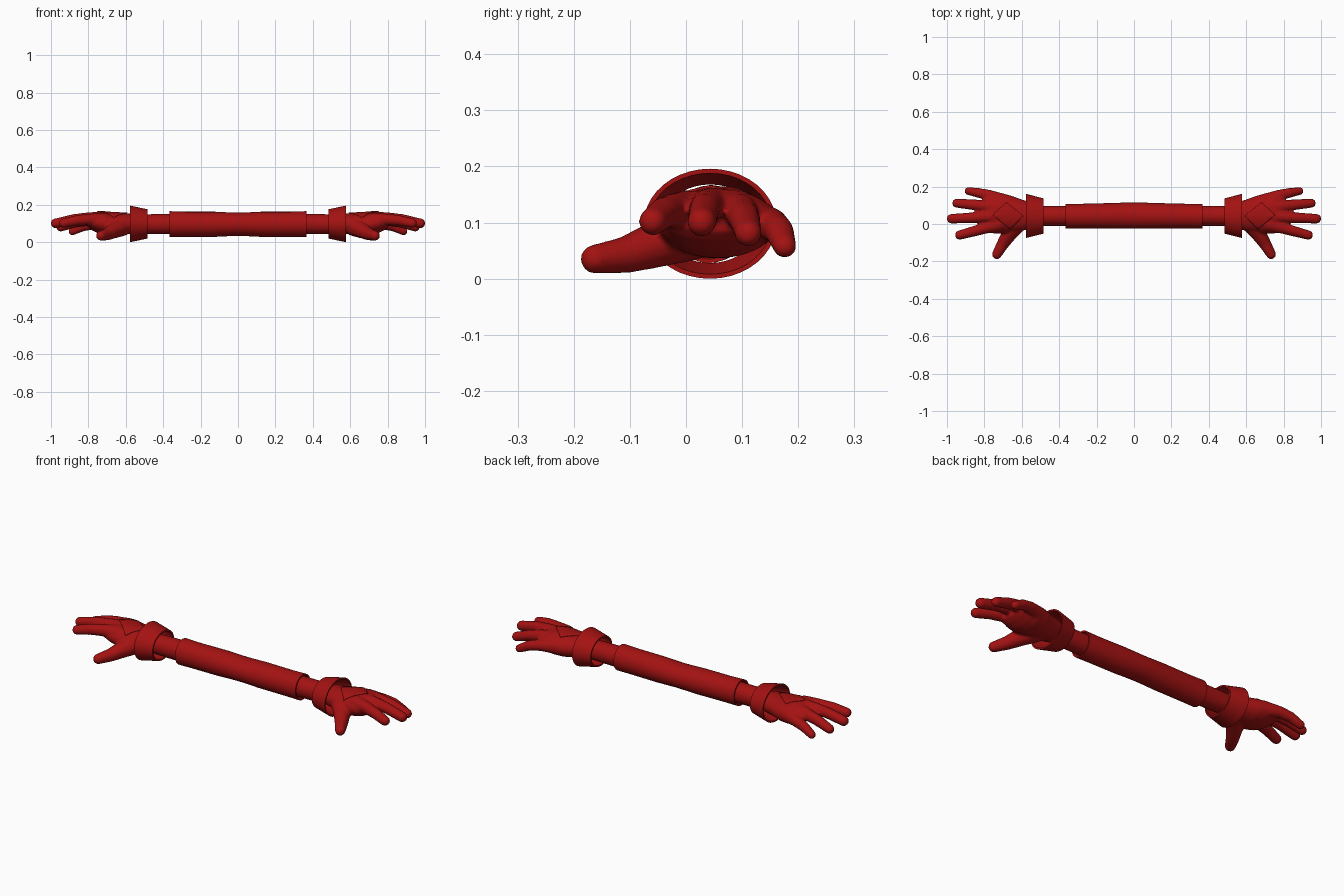
import bpy, bmesh, math
from mathutils import Vector, Matrix

if "Cube" in bpy.data.objects:
    bpy.data.objects.remove(bpy.data.objects["Cube"])

red = bpy.data.materials.new("deep red")
red.diffuse_color = (0.37, 0.006, 0.006, 1)
red.use_nodes = True
red.node_tree.nodes["Principled BSDF"].inputs["Base Color"].default_value = red.diffuse_color


def ring(bm, x, cy, cz, ry, rz, n):
    return [bm.verts.new((x, cy + ry * math.cos(2 * math.pi * i / n),
                          cz + rz * math.sin(2 * math.pi * i / n))) for i in range(n)]


def loft(bm, sections, n=32, caps=(True, True), closed=False):
    """Skin elliptical sections (x, cy, cz, ry, rz) placed along x."""
    rings = [ring(bm, *s, n) for s in sections]
    pairs = list(zip(rings, rings[1:]))
    if closed:
        pairs.append((rings[-1], rings[0]))
    for a, b in pairs:
        for i in range(n):
            j = (i + 1) % n
            bm.faces.new((a[i], a[j], b[j], b[i]))
    if caps[0]:
        bm.faces.new(rings[0][::-1])
    if caps[1]:
        bm.faces.new(rings[-1])


def finish(bm, name, angle=40):
    bmesh.ops.recalc_face_normals(bm, faces=bm.faces)
    me = bpy.data.meshes.new(name)
    bm.to_mesh(me)
    bm.free()
    ob = bpy.data.objects.new(name, me)
    bpy.context.collection.objects.link(ob)
    me.materials.append(red)
    bpy.ops.object.select_all(action='DESELECT')
    bpy.context.view_layer.objects.active = ob
    ob.select_set(True)
    bpy.ops.object.shade_smooth_by_angle(angle=math.radians(angle))
    return ob


def mirror(ob):
    m = ob.modifiers.new("mirror", 'MIRROR')
    m.use_clip = True
    return ob


# Sleeve: gently wavy tube with a turned-in rim at its end
bm = bmesh.new()
loft(bm, [(0, .045, .096, .070, .062), (.06, .045, .096, .069, .064),
          (.12, .044, .096, .068, .067), (.20, .043, .096, .067, .067),
          (.28, .042, .096, .066, .067), (.365, .041, .097, .066, .069),
          (.365, .041, .097, .059, .062), (.345, .041, .097, .050, .050)],
     caps=(False, False))
mirror(finish(bm, "sleeve"))

# Forearm emerging from the sleeve
bm = bmesh.new()
loft(bm, [(.33, .043, .097, .053, .054), (.45, .043, .097, .053, .053),
          (.53, .043, .097, .052, .051), (.60, .043, .098, .052, .050)])
mirror(finish(bm, "forearm"))

# Flared hollow cuff
bm = bmesh.new()
loft(bm, [(.483, .043, .098, .094, .078), (.578, .043, .098, .118, .098),
          (.578, .043, .098, .110, .090), (.483, .043, .098, .086, .070)],
     n=40, caps=(False, False), closed=True)
mirror(finish(bm, "cuff"))

# Hand: palm and chains of balls for the fingers, fused into one skin
bm = bmesh.new()
loft(bm, [(.535, .045, .099, .066, .052), (.60, .047, .099, .084, .056),
          (.66, .055, .097, .098, .061), (.71, .056, .099, .108, .062),
          (.75, .055, .104, .106, .056), (.785, .055, .108, .098, .042),
          (.805, .055, .110, .085, .026)])
fingers = [
    [(.69, .118, .100, .042), (.77, .153, .097, .029), (.83, .166, .085, .026), (.885, .176, .058, .021)],
    [(.72, .088, .118, .042), (.80, .097, .119, .031), (.87, .104, .106, .028), (.948, .111, .081, .024)],
    [(.72, .045, .122, .042), (.80, .038, .129, .031), (.88, .033, .122, .028), (.975, .028, .101, .026)],
    [(.72, .000, .116, .042), (.79, -.020, .122, .031), (.86, -.040, .117, .028), (.932, -.059, .102, .025)],
    [(.62, .010, .085, .053), (.665, -.050, .062, .042), (.70, -.105, .043, .033), (.733, -.162, .035, .026)],
]
for chain in fingers:
    for a, b in zip(chain, chain[1:]):
        for k in range(9):
            p = Vector(a).lerp(Vector(b), k / 8)
            bmesh.ops.create_icosphere(bm, subdivisions=2, radius=p[3] + .001,
                                       matrix=Matrix.Translation(p.xyz))
hand = finish(bm, "hand", 60)
rm = hand.modifiers.new("fuse", 'REMESH')
rm.mode = 'VOXEL'
rm.voxel_size = .006
rm.use_smooth_shade = True
sm = hand.modifiers.new("soften", 'SMOOTH')
sm.factor = .5
sm.iterations = 5

# Diamond patch laid over the back of the hand
bm = bmesh.new()
left, top, right, low = [Vector(p) for p in ((.592, .042, .3), (.682, .115, .3),
                                           (.755, .048, .3), (.662, -.030, .3))]
N = 14
grid = [[bm.verts.new(left.lerp(top, i / N).lerp(low.lerp(right, i / N), j / N))
         for j in range(N + 1)] for i in range(N + 1)]
for i in range(N):
    for j in range(N):
        bm.faces.new((grid[i][j], grid[i][j + 1], grid[i + 1][j + 1], grid[i + 1][j]))
patch = finish(bm, "hand_patch")
for f in patch.data.polygons:
    if f.normal.z < 0:
        patch.data.flip_normals()
        break
sw = patch.modifiers.new("drape", 'SHRINKWRAP')
sw.target = hand
sw.wrap_method = 'PROJECT'
sw.use_project_z = True
sw.use_negative_direction = True
sw.use_positive_direction = False
sw.offset = .004
so = patch.modifiers.new("thickness", 'SOLIDIFY')
so.thickness = .006
mirror(patch)
mirror(hand).modifiers["mirror"].use_clip = False
